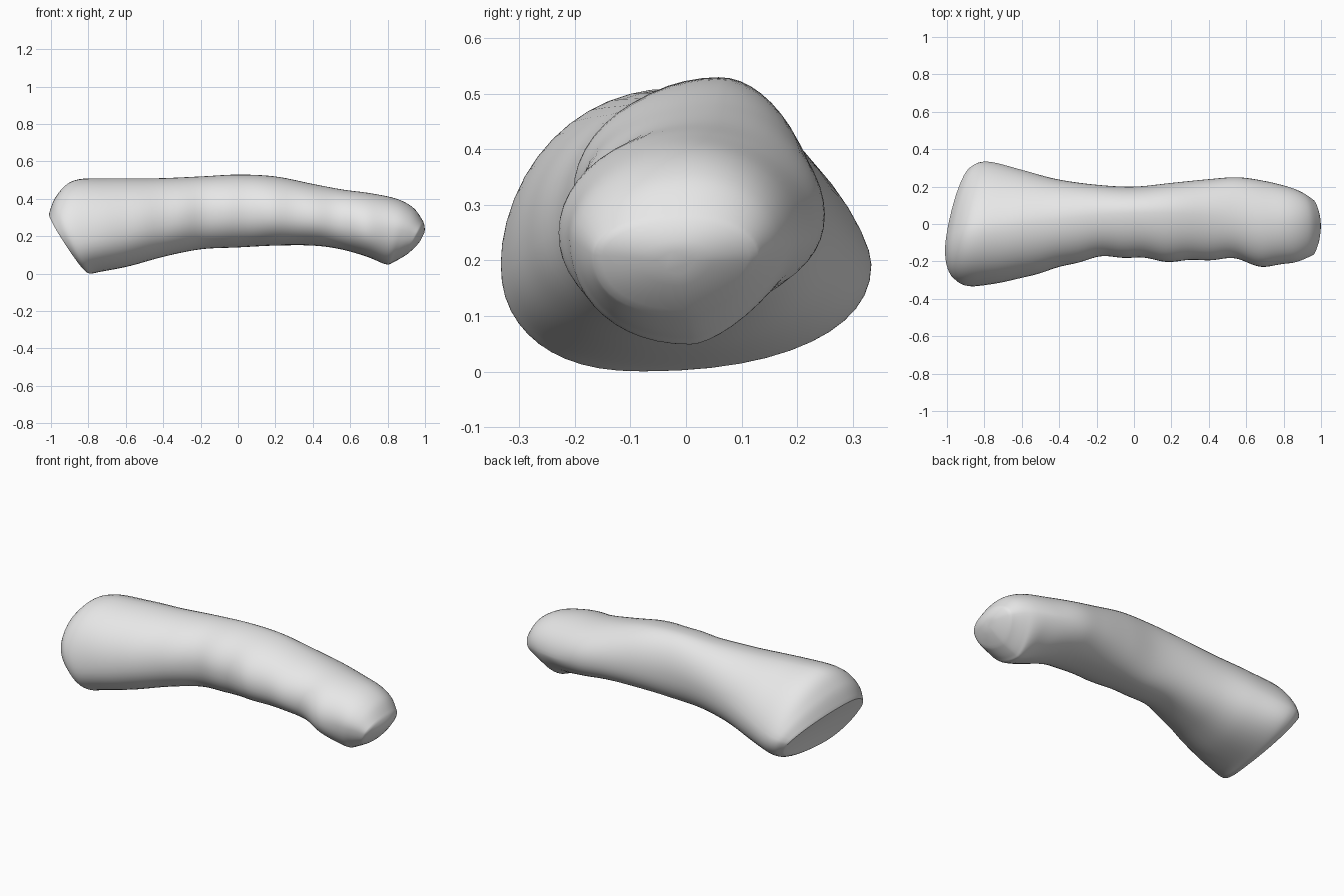
import bpy
import bmesh
import math
from mathutils import Vector

cube = bpy.data.objects.get("Cube")
if cube:
    bpy.data.objects.remove(cube, do_unlink=True)

SEGMENTS = 48
STEPS = 7

# Each section: top x, bottom x, front y, back y, bottom z, top z, crest y, widest z
SECTIONS = [
    (-1.0, -.80, -.30, .30, .01, .32, -.1, .18),
    (-.96, -.78, -.33, .33, 0, .42, -.08, .19),
    (-.87, -.73, -.33, .33, .01, .5, -.04, .2),
    (-.68, -.58, -.3, .29, .04, .51, -.01, .24),
    (-.44, -.4, -.24, .24, .09, .51, .02, .28),
    (-.2, -.2, -.18, .21, .13, .52, .05, .32),
    (0, 0, -.18, .2, .14, .53, .06, .33),
    (.2, .2, -.2, .22, .15, .52, .06, .32),
    (.4, .4, -.19, .24, .15, .48, .05, .3),
    (.56, .55, -.19, .25, .13, .45, .03, .28),
    (.71, .69, -.23, .23, .09, .43, .01, .25),
    (.85, .79, -.21, .2, .05, .4, .01, .24),
    (.94, .83, -.19, .17, .06, .35, .01, .23),
    (.99, .9, -.17, .13, .1, .28, 0, .21),
]


def spline(points, i, t):
    """Smooth blend between section i and the next one."""
    last = len(points) - 1
    a, b, c, d = (points[min(max(k, 0), last)] for k in range(i - 1, i + 3))
    return [q + t / 2 * (r - p + t * (2 * p - 5 * q + 4 * r - s
            + t * (3 * (q - r) + s - p))) for p, q, r, s in zip(a, b, c, d)]


def ease(low, high, value):
    t = min(max((value - low) / (high - low), 0), 1)
    return t * t * (3 - 2 * t)


def ring_points(section):
    xt, xb, front, back, low, high, crest, wide = section
    flare = 1 - ease(-.9, -.2, xt)      # wide end
    tip = ease(.5, .8, xt)              # narrow end
    points = []
    for k in range(SEGMENTS):
        angle = math.tau * k / SEGMENTS
        c, s = math.cos(angle), math.sin(angle)
        # Fullness of each quarter of the section
        if s >= 0:
            power = 2 - .4 * flare if c > 0 else 2.0
        else:
            power = 2.2 - .7 * tip if c > 0 else 2.2 + .1 * flare
        u = abs(c) ** (2 / power)
        v = abs(s) ** (2 / power)
        y = crest + u * ((back - crest) if c > 0 else (front - crest))
        z = wide + v * ((high - wide) if s > 0 else (low - wide))
        x = xb + (xt - xb) * (z - low) / (high - low) + .1 * y * flare
        # Shallow ribs along the front flank
        if c < 0:
            y += .005 * c * c * math.sin(27 * x) * (1 - flare)
        points.append(Vector((x, y, z)))
    return points


rows = []
for i in range(len(SECTIONS) - 1):
    rows += [ring_points(spline(SECTIONS, i, k / STEPS)) for k in range(STEPS)]
rows.append(ring_points(SECTIONS[-1]))


def cap_rows(rim, centre, bulge):
    """Shrinking rings that close an end."""
    result = []
    for scale in (.9, .7, .45, .2):
        push = bulge * (1 - scale * scale)
        result.append([centre + (p - centre) * scale + Vector((push, 0, 0))
                       for p in rim])
    return result


start = sum(rows[0], Vector()) / SEGMENTS
end = sum(rows[-1], Vector()) / SEGMENTS
rows = (cap_rows(rows[0], start, .015)[::-1] + rows
        + cap_rows(rows[-1], end, .04))

# Skin the rings into one closed body
bm = bmesh.new()
rings = [[bm.verts.new(p) for p in row] for row in rows]
for a, b in zip(rings, rings[1:]):
    for k in range(SEGMENTS):
        n = (k + 1) % SEGMENTS
        bm.faces.new((a[k], a[n], b[n], b[k]))
bm.faces.new(rings[0])
bm.faces.new(rings[-1])
bmesh.ops.recalc_face_normals(bm, faces=bm.faces)
mesh = bpy.data.meshes.new("curved_body")
bm.to_mesh(mesh)
bm.free()
body = bpy.data.objects.new("curved_body", mesh)
bpy.context.collection.objects.link(body)

# Plain grey surface
grey = bpy.data.materials.new("light_grey")
grey.use_nodes = True
colour = (.8, .8, .8, 1)
grey.diffuse_color = colour
for node in grey.node_tree.nodes:
    if node.type == 'BSDF_PRINCIPLED':
        node.inputs["Base Color"].default_value = colour
mesh.materials.append(grey)

# Soften the end rims slightly, then shade smooth
smooth = body.modifiers.new("soften", 'SMOOTH')
smooth.factor = .4
smooth.iterations = 2
bpy.context.view_layer.objects.active = body
body.select_set(True)
bpy.ops.object.shade_smooth_by_angle(angle=math.radians(50))
